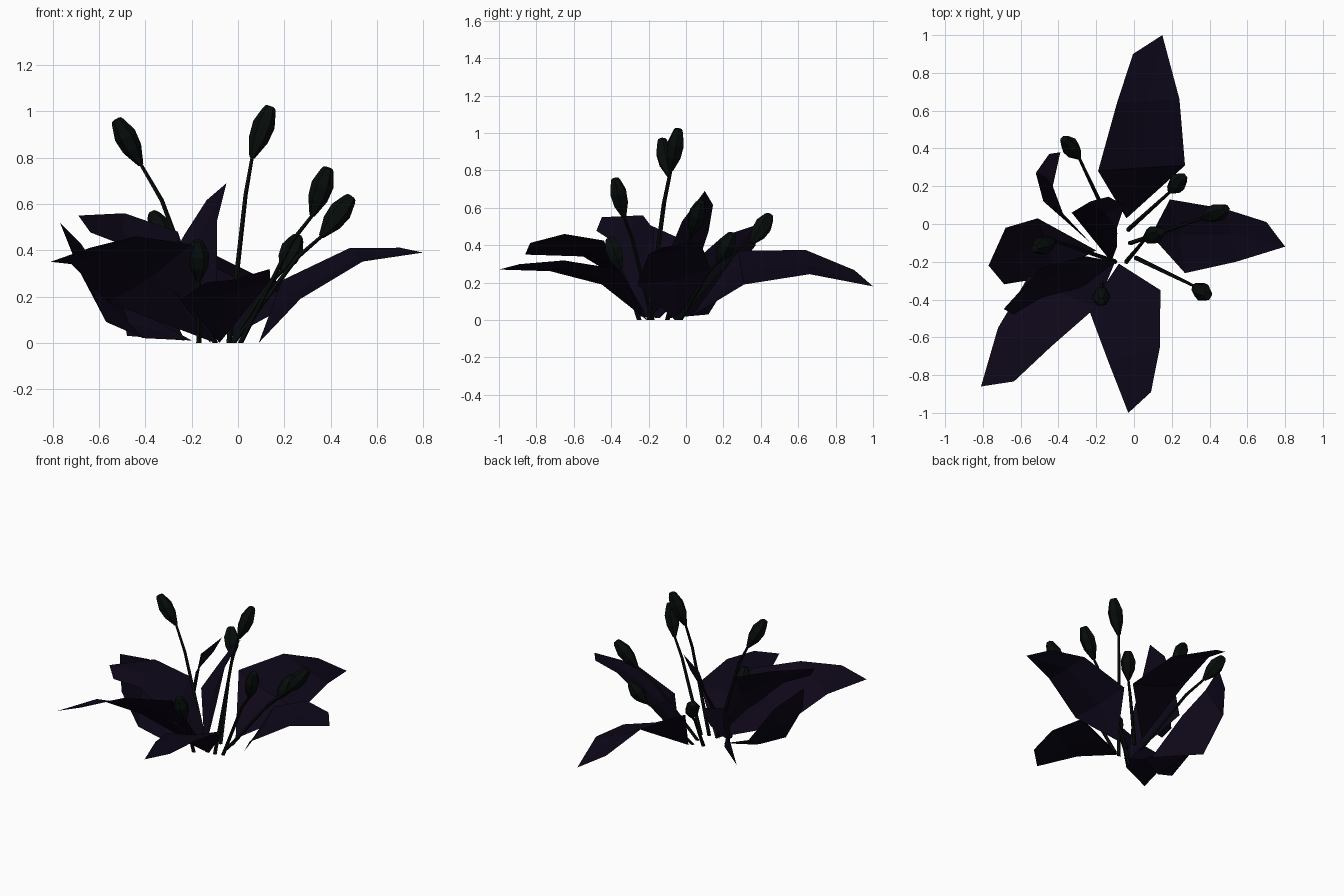
import bpy, bmesh, math
from mathutils import Vector as V

if "Cube" in bpy.data.objects:
    bpy.data.objects.remove(bpy.data.objects["Cube"])


def material(name, rgb):
    m = bpy.data.materials.new(name)
    m.diffuse_color = (*rgb, 1)
    m.use_nodes = True
    m.node_tree.nodes["Principled BSDF"].inputs["Base Color"].default_value = m.diffuse_color
    return m


LEAF = material("dark_purple", (0.004, 0.002, 0.009))
GREEN = material("dark_green", (0.002, 0.004, 0.0036))


def finish(name, bm, mat):
    mesh = bpy.data.meshes.new(name)
    bm.to_mesh(mesh)
    bm.free()
    mesh.materials.append(mat)
    ob = bpy.data.objects.new(name, mesh)
    bpy.context.collection.objects.link(ob)


def leaf(name, base, m1, m2, tip, e1, e2=None):
    """Folded blade: midrib through four points, e1 and e2 = midrib to left edge."""
    base, m1, m2, tip, e1 = map(V, (base, m1, m2, tip, e1))
    e2 = V(e2) if e2 else e1 * .72
    n = (m2 - m1).cross(e2).normalized()
    if n.z < 0:
        n = -n
    l1, r1, l2, r2 = m1 + e1, m1 - e1, m2 + e2, m2 - e2
    hook = m2.lerp(tip, .74) + .82 * e2
    m1, m2 = m1 - n * .02, m2 - n * .015
    bm = bmesh.new()
    b, a, c, t, L1, R1, L2, R2, h = [bm.verts.new(p) for p in
                                     (base, m1, m2, tip, l1, r1, l2, r2, hook)]
    for f in ((b, a, L1), (L1, a, c, L2), (L2, c, t, h),
              (b, R1, a), (a, R1, R2, c), (c, R2, t)):
        bm.faces.new(f)
    finish(name, bm, LEAF)


def sweep(name, pts, radii, sides, flat_start=False):
    """Tube with a radius per path point, closed at both ends."""
    bm = bmesh.new()
    rings = []
    for i, (p, r) in enumerate(zip(pts, radii)):
        d = pts[min(i + 1, len(pts) - 1)] - pts[max(i - 1, 0)]
        if i == 0 and flat_start:
            d = V((0, 0, 1))
        u = V((0, 1, 0)).cross(d).normalized()
        w = d.normalized().cross(u)
        rings.append([bm.verts.new(p + r * (math.cos(k * math.tau / sides) * u +
                                            math.sin(k * math.tau / sides) * w))
                      for k in range(sides)])
    for A, B in zip(rings, rings[1:]):
        for k in range(sides):
            j = (k + 1) % sides
            bm.faces.new((A[k], A[j], B[j], B[k]))
    bm.faces.new(rings[0][::-1])
    bm.faces.new(rings[-1])
    finish(name, bm, GREEN)


def flower(name, base, neck, top):
    base, neck, top = map(V, (base, neck, top))
    bend = base.lerp(neck, .72)
    bend.z = neck.z * .8
    sweep(name + "_stem", [base, bend, neck], (.013, .010, .008), 5, True)
    sweep(name + "_bud", [neck.lerp(top, t) for t in (0, .35, .65, .93, 1)],
          (.012, .043, .049, .030, .022), 6)


# broad outer leaves
leaf("back_leaf", (-.04, .03, .02), (.04, .295, .28), (.075, .65, .31), (.15, 1, .18), (-.23, -.015, .09))
leaf("right_leaf", (.09, -.06, 0), (.23, -.065, .23), (.51, -.06, .38), (.8, -.12, .39), (-.04, .195, .04))
leaf("front_leaf", (-.08, -.21, 0), (-.05, -.4, .23), (0, -.69, .29), (-.03, -1, .27), (.19, .05, .04))
leaf("front_left_leaf", (-.1, -.2, 0), (-.38, -.36, .30), (-.58, -.6, .40), (-.81, -.86, .35),
     (.18, -.08, .125), (.14, -.05, .06))
leaf("left_leaf", (-.20, -.14, .01), (-.46, -.11, .10), (-.625, -.16, .26), (-.77, -.22, .52),
     (.05, -.14, -.08), (.055, -.14, -.17))
# upright inner leaves
leaf("upper_left_leaf", (-.1, -.2, 0), (-.26, -.25, .34), (-.49, -.31, .49), (-.69, -.45, .55),
     (0, -.08, -.14), (0, -.08, -.07))
leaf("back_left_leaf", (-.23, -.10, .01), (-.425, .08, .17), (-.475, .235, .36), (-.39, .38, .51),
     (-.055, .04, -.14), (-.045, .035, -.09))
leaf("centre_leaf", (-.12, -.2, 0), (-.21, -.03, .29), (-.16, .05, .50), (-.05, .10, .69),
     (-.12, .09, 0), (-.07, .07, -.03))

# stems with closed buds: base, neck, bud tip
for name, *pts in (
        ("tall_left", (-.10, -.20, 0), (-.42, -.09, .77), (-.525, -.13, .965)),
        ("tall_centre", (-.04, -.20, 0), (.06, -.08, .80), (.14, -.04, 1.02)),
        ("front_right", (.01, -.18, 0), (.32, -.33, .55), (.39, -.38, .755)),
        ("right", (-.02, -.10, 0), (.36, .03, .46), (.49, .08, .63)),
        ("back_left", (-.10, -.05, 0), (-.29, .35, .41), (-.37, .45, .56)),
        ("back_right", (-.03, -.03, 0), (.19, .17, .31), (.26, .25, .46)),
        ("front", (-.17, -.25, 0), (-.17, -.35, .27), (-.175, -.41, .44))):
    flower(name, *pts)
